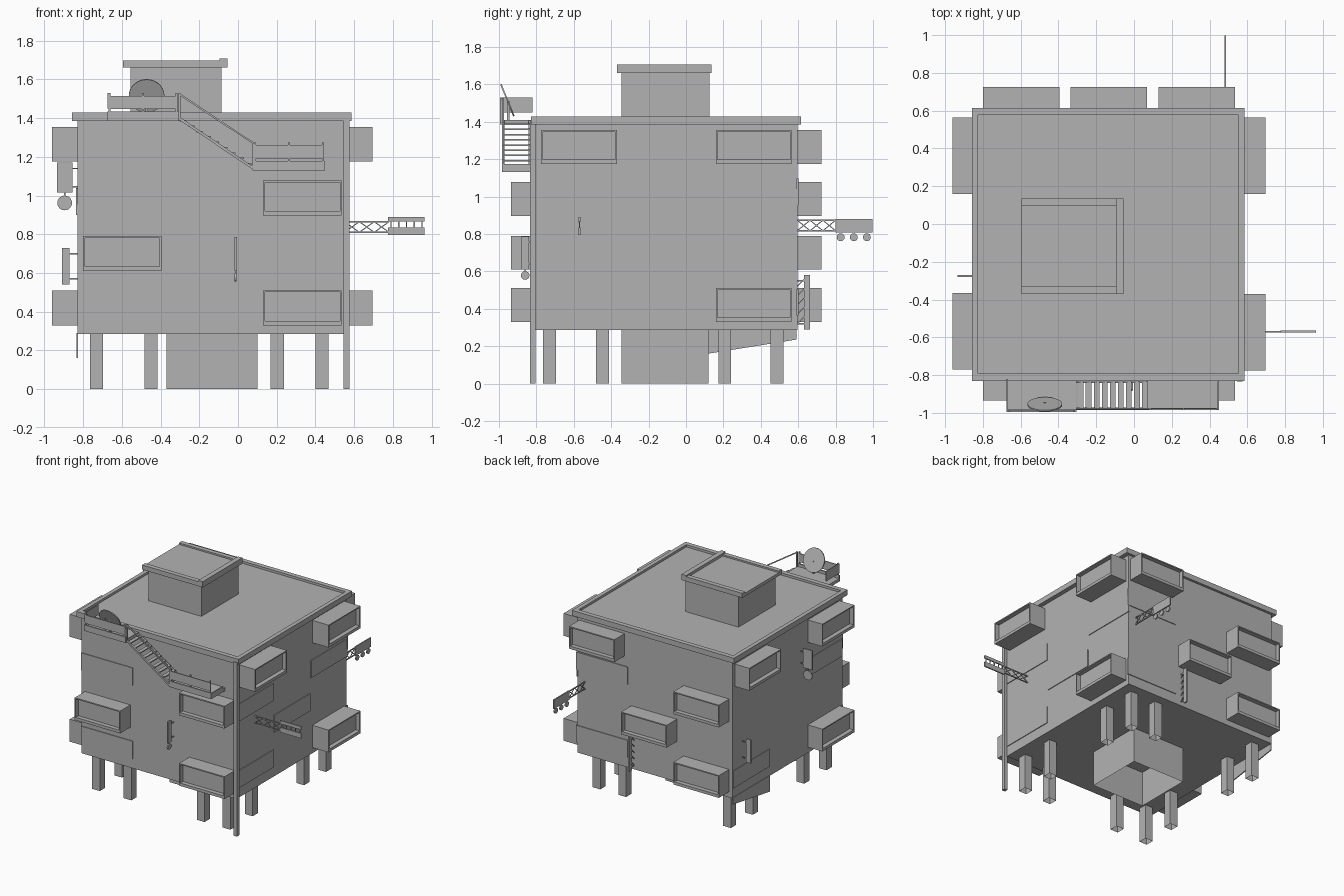
import bpy, bmesh, math
from mathutils import Vector

if "Cube" in bpy.data.objects:
    bpy.data.objects.remove(bpy.data.objects["Cube"], do_unlink=True)

GREY = (0.45, 0.45, 0.45, 1)
grey = bpy.data.materials.new("plain grey")
grey.use_nodes = True
grey.diffuse_color = GREY
grey.node_tree.nodes["Principled BSDF"].inputs["Base Color"].default_value = GREY

X0, X1, Y0, Y1 = -0.83, 0.55, -0.805, 0.595   # outer wall faces
FLOOR, ROOF = 0.285, 1.385


def finish(bm, name):
    mesh = bpy.data.meshes.new(name)
    bmesh.ops.recalc_face_normals(bm, faces=bm.faces)
    bm.to_mesh(mesh)
    bm.free()
    mesh.materials.append(grey)
    obj = bpy.data.objects.new(name, mesh)
    bpy.context.collection.objects.link(obj)
    return obj


def add_box(bm, lo, hi):
    lo, hi = Vector(lo), Vector(hi)
    verts = bmesh.ops.create_cube(bm, size=1)["verts"]
    for v in verts:
        v.co = Vector([(lo[i] + hi[i]) / 2 + v.co[i] * (hi[i] - lo[i]) for i in range(3)])
    return verts


def box(name, lo, hi, open_bottom=False):
    bm = bmesh.new()
    add_box(bm, lo, hi)
    if open_bottom:
        low = [f for f in bm.faces if f.normal.z < -0.5]
        bmesh.ops.delete(bm, geom=low, context="FACES")
    return finish(bm, name)


def bar(name, a, b, width=0.008):
    """Square bar between two points."""
    a, b = Vector(a), Vector(b)
    bm = bmesh.new()
    add_box(bm, (-width / 2, -width / 2, 0), (width / 2, width / 2, (b - a).length))
    obj = finish(bm, name)
    obj.rotation_euler = (b - a).to_track_quat("Z", "Y").to_euler()
    obj.location = a
    return obj


def disc(name, centre, axis, radius, depth, sides=20):
    bm = bmesh.new()
    bmesh.ops.create_cone(bm, cap_ends=True, segments=sides, radius1=radius,
                          radius2=radius, depth=depth)
    obj = finish(bm, name)
    obj.rotation_euler = Vector(axis).to_track_quat("Z", "Y").to_euler()
    obj.location = centre
    return obj


# Each wall: position of its face and outward direction
WALLS = {"front": (1, Y0, -1), "back": (1, Y1, 1), "right": (0, X0, -1), "left": (0, X1, 1)}


def on_wall(side, u, d, z):
    axis, base, sign = WALLS[side]
    return (u, base + sign * d, z) if axis else (base + sign * d, u, z)


def wall_box(name, side, u0, u1, z0, z1, d0, d1):
    a, b = on_wall(side, u0, d0, z0), on_wall(side, u1, d1, z1)
    return box(name, [min(p) for p in zip(a, b)], [max(p) for p in zip(a, b)])


def bay_window(side, u, z):
    """Projecting box with a recessed pane."""
    depth = {"front": 0.13, "back": 0.13, "left": 0.145, "right": 0.13}[side]
    axis, base, sign = WALLS[side]
    a, b = on_wall(side, u, -0.01, z), on_wall(side, u + 0.405, depth, z + 0.18)
    bm = bmesh.new()
    add_box(bm, [min(p) for p in zip(a, b)], [max(p) for p in zip(a, b)])
    bm.normal_update()
    pane = max(bm.faces, key=lambda f: f.normal[axis] * sign)
    bmesh.ops.inset_region(bm, faces=[pane], thickness=0.013)
    for v in pane.verts:
        if v.co.z < z + 0.09:
            v.co.z += 0.014
    ring = bmesh.ops.extrude_face_region(bm, geom=[pane])
    for v in ring["geom"]:
        if isinstance(v, bmesh.types.BMVert):
            v.co[axis] -= sign * 0.035
    if pane.is_valid:
        bmesh.ops.delete(bm, geom=[pane], context="FACES_ONLY")
    finish(bm, side + "_bay_window")


# Main block, hollow core and legs
box("main_block", (X0, Y0, FLOOR), (X1, Y1, ROOF))
box("ground_core", (-0.37, -0.345, 0), (0.10, 0.12, FLOOR), True)
LEG_X = (-0.73, -0.45, 0.203, 0.433)
LEG_Y = (-0.73, -0.447, 0.207, 0.487)
for i, x in enumerate(LEG_X):
    for j, y in enumerate(LEG_Y):
        if i in (0, 3) or j in (0, 3):
            if (i, j) != (1, 3):
                box("leg", (x - 0.034, y - 0.034, 0), (x + 0.034, y + 0.034, FLOOR), True)
box("corner_pole", (0.545, -0.835, 0), (0.575, -0.805, 1.40))

# Roof with raised parapet
RX0, RX1, RY0, RY1 = -0.858, 0.585, -0.83, 0.615
box("roof_slab", (RX0, RY0, ROOF), (RX1, RY1, 1.41))
for x in (RX0, RX1 - 0.033):
    box("parapet_side", (x, RY0, 1.405), (x + 0.033, RY1, 1.428))
for y in (RY0, RY1 - 0.038):
    box("parapet_end", (RX0, y, 1.405), (RX1, y + 0.038, 1.428))

# Roof house with lipped cap
box("roof_house", (-0.555, -0.345, 1.40), (-0.085, 0.125, 1.67))
box("roof_house_cap", (-0.595, -0.37, 1.66), (-0.055, 0.135, 1.685))
box("cap_lip_side", (-0.095, -0.37, 1.675), (-0.055, 0.135, 1.707))
for y in (-0.37, 0.097):
    box("cap_lip_end", (-0.595, y, 1.675), (-0.055, y + 0.038, 1.697))

# Bay windows, by wall and storey
LOW, MID, HIGH, TOP = 0.33, 0.61, 0.897, 1.175
BAYS = {
    "front": [(0.13, LOW), (0.13, HIGH), (-0.80, MID)],
    "back": [(-0.80, LOW), (-0.80, HIGH), (-0.335, MID), (0.13, TOP)],
    "left": [(-0.775, TOP), (0.16, TOP), (0.16, LOW)],
    "right": [(0.16, TOP), (-0.77, TOP), (-0.77, LOW)],
}
for side, places in BAYS.items():
    for u, z in places:
        bay_window(side, u, z)

# Thin cladding panels between the bays
PANELS = {
    "front": [(-0.83, 0.955), (-0.83, 0.365)],
    "back": [(0.10, 0.955), (0.10, 0.365)],
    "left": [(-0.80, 0.90), (0.14, 0.90), (-0.33, 0.64), (-0.80, 0.365)],
    "right": [(-0.80, 0.90), (0.13, 0.365)],
}
for side, places in PANELS.items():
    for u, z in places:
        wall_box("cladding_panel", side, u, u + 0.46, z, z + 0.14, -0.003, 0.006)

# Sloped hanging sheet under the right wall
bm = bmesh.new()
outline = [(0.12, 0.29), (0.12, 0.16), (0.59, 0.235), (0.59, 0.29)]
face = bm.faces.new([bm.verts.new((X0 - 0.004, y, z)) for y, z in outline])
grown = bmesh.ops.extrude_face_region(bm, geom=[face])["geom"]
bmesh.ops.translate(bm, vec=(0.008, 0, 0), verts=[g for g in grown if isinstance(g, bmesh.types.BMVert)])
finish(bm, "hanging_sheet")


# Balconies on the front wall
def balcony(x0, x1, y0, y1, z):
    box("balcony_floor", (x0, y0, z), (x1, y1, z + 0.025))
    box("balcony_kerb", (x0, y0, z + 0.02), (x1, y0 + 0.012, z + 0.048))
    box("balcony_front_rail", (x0 + 0.01, y0, z + 0.062), (x1 - 0.01, y0 + 0.008, z + 0.13))
    for x in (x0 + 0.012, (x0 + x1) / 2, x1 - 0.012):
        bar("balcony_post", (x, y0 + 0.006, z), (x, y0 + 0.006, z + 0.145), 0.01)


balcony(-0.675, -0.305, -0.995, -0.81, 1.385)
balcony(0.075, 0.45, -0.985, -0.80, 1.13)
box("upper_balcony_end_rail", (-0.675, -0.99, 1.45), (-0.667, -0.82, 1.53))
box("lower_balcony_end_rail", (0.442, -0.985, 1.15), (0.45, -0.835, 1.175))

# Staircase joining the balconies
STEPS = 9
for i in range(STEPS):
    t = (i + 0.5) / STEPS
    x, z = -0.305 + 0.385 * t, 1.40 - 0.25 * t
    box("stair_tread", (x - 0.015, -0.975, z - 0.004), (x + 0.015, -0.835, z + 0.004))
for y in (-0.978, -0.836):
    bar("stair_stringer", (-0.305, y, 1.40), (0.08, y, 1.14), 0.014)
bar("stair_handrail", (-0.305, -0.978, 1.525), (0.08, -0.978, 1.27), 0.009)
for x, z in ((-0.303, 1.40), (0.078, 1.14)):
    bar("stair_newel", (x, -0.978, z), (x, -0.978, z + 0.13), 0.01)

# Satellite dish on the upper balcony
disc("dish", (-0.472, -0.955, 1.515), (0, 0.93, 0.38), 0.092, 0.008, 28)
bar("dish_stand", (-0.472, -0.95, 1.40), (-0.472, -0.95, 1.51), 0.012)


# Lattice crane arms
def truss(side, u, length, z0, z1, bays=3):
    for z in (z0, z1):
        bar("truss_chord", on_wall(side, u, 0, z), on_wall(side, u, length, z), 0.007)
    for i in range(bays):
        d0, d1 = length * i / bays, length * (i + 1) / bays
        bar("truss_brace", on_wall(side, u, d0, z0), on_wall(side, u, d1, z1), 0.005)
        bar("truss_brace", on_wall(side, u, d0, z1), on_wall(side, u, d1, z0), 0.005)


truss("left", -0.57, 0.23, 0.81, 0.865)
wall_box("arm_sign_top", "left", -0.575, -0.565, 0.865, 0.89, 0.225, 0.413)
wall_box("arm_sign_base", "left", -0.575, -0.565, 0.795, 0.835, 0.225, 0.413)
for i in range(5):
    d = 0.24 + 0.04 * i
    bar("arm_sign_strut", on_wall("left", -0.57, d, 0.83), on_wall("left", -0.57, d, 0.87), 0.006)

truss("back", 0.483, 0.205, 0.817, 0.873)
wall_box("arm_board", "back", 0.478, 0.488, 0.807, 0.88, 0.205, 0.403)
for y in (0.827, 0.897, 0.967):
    disc("arm_lamp", (0.483, y, 0.782), (1, 0, 0), 0.021, 0.01)


# Upright signs standing off the walls
def blade_sign(side, u, z0, z1, d0, d1, lamp=0):
    wall_box("blade_sign", side, u - 0.006, u + 0.006, z0, z1, d0, d1)
    for z in (z0 + 0.03, z1 - 0.03):
        bar("sign_bracket", on_wall(side, u, 0, z), on_wall(side, u, d0 + 0.01, z), 0.007)
    if lamp:
        mid = on_wall(side, u, (d0 + d1) / 2, z0 - lamp * 1.4)
        disc("sign_lamp", mid, (0, 1, 0) if WALLS[side][0] == 0 else (1, 0, 0), lamp, 0.01)
        bar("lamp_hanger", mid, on_wall(side, u, (d0 + d1) / 2, z0), 0.008)


blade_sign("right", -0.275, 1.015, 1.17, 0.025, 0.105, 0.038)
blade_sign("right", 0.47, 0.54, 0.73, 0.04, 0.08)
blade_sign("front", -0.012, 0.61, 0.785, 0.035, 0.075, 0.023)
blade_sign("back", 0.045, 0.29, 0.58, 0.037, 0.067)
for i in range(5):
    z = 0.32 + 0.05 * i
    bar("sign_lattice", on_wall("back", 0.045, 0, z), on_wall("back", 0.045, 0.04, z + 0.04), 0.005)
